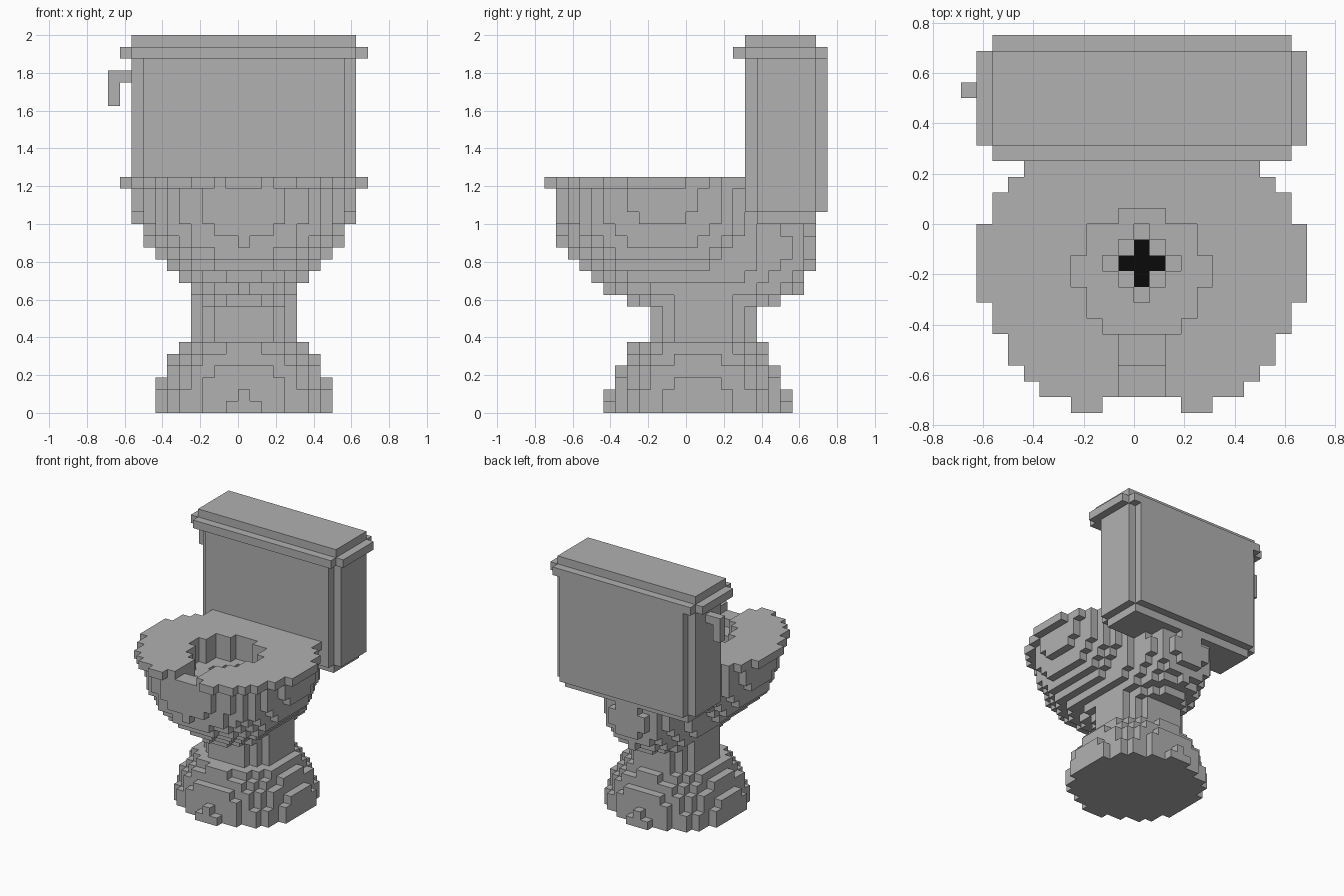
import bpy
import bmesh
from mathutils import Vector

cube = bpy.data.objects.get("Cube")
if cube:
    bpy.data.objects.remove(cube, do_unlink=True)

UNIT = 0.0625                       # edge of one block
ORIGIN = Vector((-0.6875, -0.75, 0))
MID = 11                            # middle block column in x


def material(name, value):
    mat = bpy.data.materials.new(name)
    mat.use_nodes = True
    color = (value, value, value, 1)
    mat.diffuse_color = color
    bsdf = next(n for n in mat.node_tree.nodes if n.type == "BSDF_PRINCIPLED")
    bsdf.inputs["Base Color"].default_value = color
    return mat


grey = material("porcelain grey", 0.44)
black = material("drain black", 0.003)


def box(half, rows, layers):
    """Blocks mirrored about the middle column; ranges are inclusive."""
    return {(i, j, k)
            for i in range(MID - half, MID + half + 1)
            for j in range(rows[0], rows[1] + 1)
            for k in range(layers[0], layers[1] + 1)}


def ellipsoid(cy, cz, rx, ry, rz, layers):
    return {(i, j, k) for (i, j, k) in box(10, (0, 23), layers)
            if ((i - MID) / rx) ** 2 + ((j - cy) / ry) ** 2
            + ((k - cz) / rz) ** 2 < 1}


def rows_of(halves, first, layer):
    """One layer described by its half width in each row."""
    out = set()
    for n, half in enumerate(halves):
        out |= box(half, (first + n, first + n), (layer, layer))
    return out


def disc(cy, r2, layers):
    return {(i, j, k) for (i, j, k) in box(10, (0, 23), layers)
            if (i - MID) ** 2 + (j - cy) ** 2 <= r2}


# Hollow of the bowl: stepped opening, funnel, drain and open front slot
drain = disc(9, 1, (15, 15))
hollow = disc(9, 4, (16, 16)) | drain
for layer in (17, 18, 19):
    hollow |= rows_of([2, 3, 3, 4, 4, 3, 3, 1], 5, layer)
hollow |= box(2, (0, 0), (19, 19)) | box(1, (1, 4), (19, 19))
hollow |= box(1, (3, 4), (18, 18))

# Tank with notched corners, lid and lever
tank = box(8, (17, 23), (17, 29)) | box(9, (18, 22), (17, 29))
tank |= box(8, (18, 22), (16, 16))
lid = box(9, (16, 23), (30, 30)) | box(10, (17, 22), (30, 30))
lid |= box(9, (17, 22), (31, 31))
lever = {(1, 20, 28)} | {(0, 20, k) for k in (26, 27, 28)}

# Seat ring, bowl, trap, pedestal and foot
seat = rows_of([4, 6, 7, 8, 8, 9, 9] + [10] * 5 + [9, 9, 8, 7, 7], 0, 19)
bowl = ellipsoid(9.5, 17.5, 9.378, 9.378, 8.289, (9, 18))
trap = ellipsoid(13, 13.5, 5.8, 9.8, 6.2, (8, 15))
pedestal = disc(13, 20, (6, 12))
foot = ellipsoid(12.5, 0, 7.6, 7.6, 7.6, (0, 5))

parts = [
    ("drain", drain, black),
    ("tank", tank, grey),
    ("tank_lid", lid, grey),
    ("flush_lever", lever, grey),
    ("seat", seat - hollow, grey),
    ("bowl", bowl - hollow, grey),
    ("trap", trap - hollow, grey),
    ("pedestal", pedestal, grey),
    ("foot", foot, grey),
]
solid = set().union(*(blocks for _, blocks, _ in parts))


def outward_faces(block):
    """Corner loops of the sides of a block that touch open space."""
    for axis in range(3):
        u, v = (axis + 1) % 3, (axis + 2) % 3
        for side in (0, 1):
            near = list(block)
            near[axis] += 2 * side - 1
            if tuple(near) in solid:
                continue
            loop = []
            for du, dv in ((0, 0), (1, 0), (1, 1), (0, 1)):
                corner = list(block)
                corner[axis] += side
                corner[u] += du
                corner[v] += dv
                loop.append(tuple(corner))
            yield loop if side else loop[::-1]


def build(name, blocks, mat):
    bm = bmesh.new()
    verts = {}
    for block in sorted(blocks):
        for loop in outward_faces(block):
            for c in loop:
                if c not in verts:
                    verts[c] = bm.verts.new(ORIGIN + Vector(c) * UNIT)
            bm.faces.new([verts[c] for c in loop])
    mesh = bpy.data.meshes.new(name)
    bm.to_mesh(mesh)
    bm.free()
    mesh.materials.append(mat)
    obj = bpy.data.objects.new(name, mesh)
    bpy.context.scene.collection.objects.link(obj)


# Every block belongs to the first part that claims it
claimed = set()
for name, blocks, mat in parts:
    build(name, blocks - claimed, mat)
    claimed |= blocks
